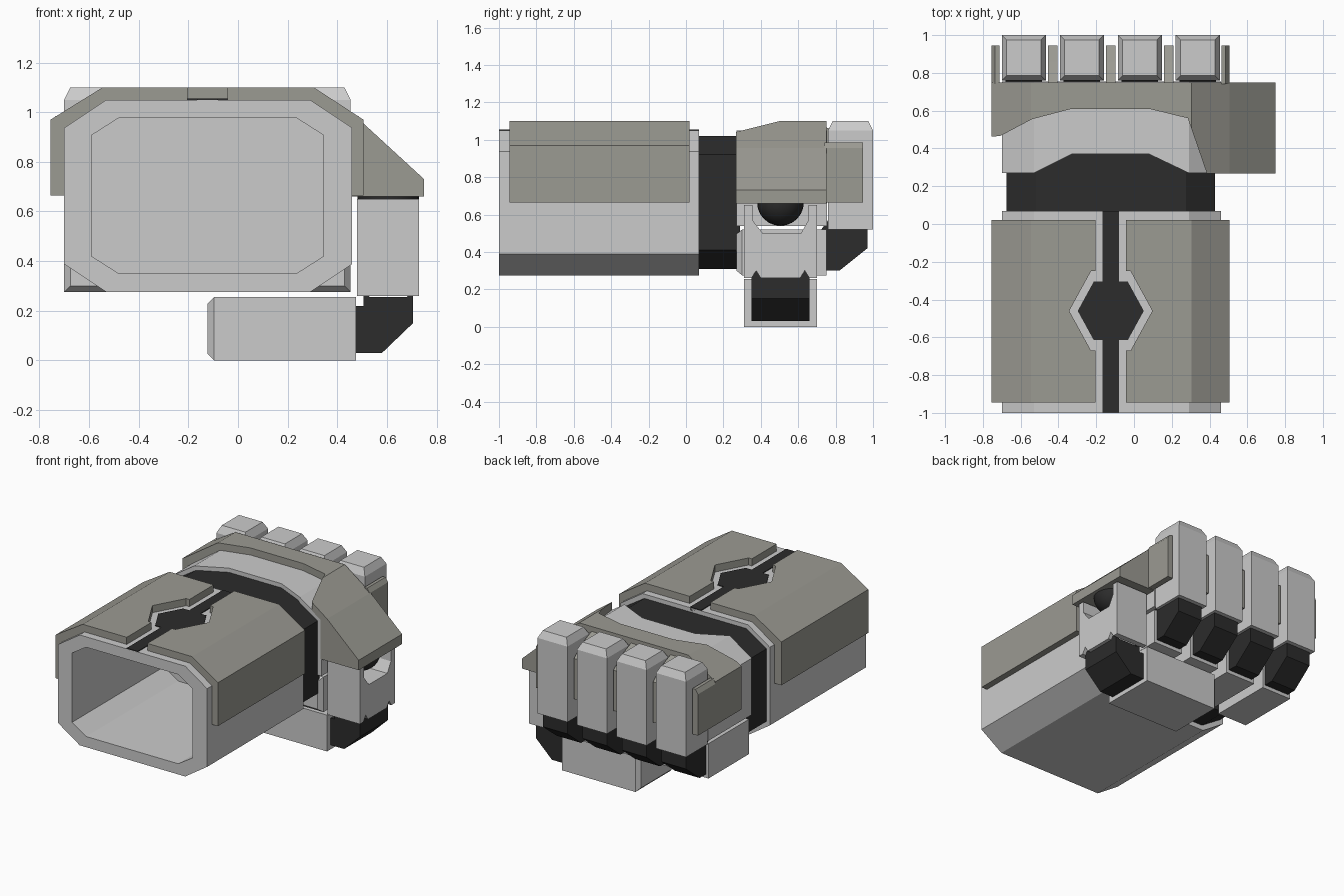
import bpy, bmesh

if "Cube" in bpy.data.objects:
    bpy.data.objects.remove(bpy.data.objects["Cube"])


def material(name, col):
    m = bpy.data.materials.new(name)
    m.diffuse_color = (*col, 1)
    m.use_nodes = True
    m.node_tree.nodes["Principled BSDF"].inputs["Base Color"].default_value = m.diffuse_color
    return m


ARMOUR = material("armour", (0.33, 0.325, 0.29))
DARK = material("dark_joint", (0.025, 0.025, 0.025))
PLACE = {'X': lambda u, v, w: (w, u, v),
         'Y': lambda u, v, w: (u, w, v),
         'Z': lambda u, v, w: (u, v, w)}


def loft(name, axis, sections, mat=None):
    """Skin a row of (profile, position) sections along an axis and cap both ends."""
    bm = bmesh.new()
    rings = [[bm.verts.new(PLACE[axis](u, v, w)) for u, v in pts] for pts, w in sections]
    for a, b in zip(rings, rings[1:]):
        for i in range(len(a)):
            j = (i + 1) % len(a)
            bm.faces.new((a[i], a[j], b[j], b[i]))
    bm.faces.new(rings[0])
    bm.faces.new(rings[-1])
    bmesh.ops.recalc_face_normals(bm, faces=bm.faces[:])
    me = bpy.data.meshes.new(name)
    bm.to_mesh(me)
    bm.free()
    ob = bpy.data.objects.new(name, me)
    bpy.context.collection.objects.link(ob)
    if mat:
        me.materials.append(mat)
    return ob


def prism(name, axis, pts, a, b, mat=None):
    return loft(name, axis, [(pts, a), (pts, b)], mat)


def block(name, axis, u0, u1, v0, v1, steps, mat=None):
    """Box whose cross-section is inset at each (position, inset) step."""
    return loft(name, axis, [([(u0 + d, v0 + d), (u1 - d, v0 + d), (u1 - d, v1 - d), (u0 + d, v1 - d)], w)
                             for w, d in steps], mat)


def octagon(x0, x1, z0, z1, cx, cz):
    return [(x0 + cx, z0), (x1 - cx, z0), (x1, z0 + cz), (x1, z1 - cz),
            (x1 - cx, z1), (x0 + cx, z1), (x0, z1 - cz), (x0, z0 + cz)]


def cut(ob, pts, z0, z1):
    """Subtract a vertical prism from an object."""
    cutter = prism("cutter", 'Z', pts, z0, z1)
    cutter.hide_render = True
    mod = ob.modifiers.new("cut", 'BOOLEAN')
    mod.operation, mod.solver, mod.object = 'DIFFERENCE', 'EXACT', cutter
    bpy.context.view_layer.objects.active = ob
    bpy.ops.object.modifier_apply(modifier=mod.name)
    bpy.data.objects.remove(cutter)


# Hollow forearm shell
outer = octagon(-0.70, 0.46, 0.275, 1.05, 0.17, 0.113)
inner = octagon(-0.59, 0.345, 0.35, 0.977, 0.11, 0.07)
loft("forearm", 'Y', [(outer, 0.07), (outer, -1), (inner, -1), (inner, 0.02)])

# Forearm armour, split by a slot with a hexagonal opening
arch = [(-0.755, 0.665), (-0.755, 0.97), (-0.545, 1.10), (0.305, 1.10), (0.505, 0.97), (0.505, 0.665),
        (0.455, 0.665), (0.455, 0.935), (0.29, 1.045), (-0.53, 1.045), (-0.695, 0.935), (-0.695, 0.665)]
plates = prism("forearm_plates", 'Y', arch, -0.945, 0.02, ARMOUR)
C = -0.123
half = [(0.08, -1.1), (0.08, -0.67), (0.105, -0.67), (0.22, -0.46), (0.105, -0.25), (0.08, -0.25), (0.08, 0.2)]
cut(plates, [(C + x, y) for x, y in half] + [(C - x, y) for x, y in reversed(half)], 0.98, 1.3)

# Dark inlay along the slot
half = [(0.043, -0.999), (0.043, -0.615), (0.09, -0.615), (0.175, -0.46), (0.09, -0.305), (0.043, -0.305), (0.043, 0.07)]
prism("forearm_inlay", 'Z', [(C + x, y) for x, y in half] + [(C - x, y) for x, y in reversed(half)], 1.03, 1.055, DARK)

# Wrist
prism("wrist", 'Y', octagon(-0.675, 0.43, 0.31, 1.02, 0.155, 0.10), 0.05, 0.29, DARK)
block("wrist_tongue", 'Y', -0.52, 0.275, 0.9, 1.02, [(0.26, 0), (0.40, 0)], DARK)

# Palm with a recess at the back of its top
palm = prism("palm", 'Y', [(-0.70, 0.54), (0.46, 0.54), (0.46, 0.937), (0.29, 1.05), (-0.53, 1.05), (-0.70, 0.937)],
             0.27, 0.755)
cut(palm, [(-0.66, 0.2), (-0.53, 0.27), (-0.33, 0.37), (0.08, 0.37), (0.29, 0.27), (0.42, 0.2)], 0.97, 1.2)

# Hand armour, including the guard over the thumb
guard = arch[:4] + [(0.505, 0.955), (0.75, 0.73), (0.75, 0.66), (0.455, 0.66)] + arch[7:]
hand = prism("hand_plate", 'Y', guard, 0.268, 0.75, ARMOUR)
cut(hand, [(-0.9, 0.2), (-0.9, 0.46), (-0.71, 0.465), (-0.54, 0.555), (-0.33, 0.61), (0.08, 0.61),
           (0.285, 0.56), (0.385, 0.27), (0.405, 0.2)], 0.5, 1.3)
for name, x0, x1, s in (("outer_wing", -0.755, -0.712, 1), ("inner_wing", 0.505, 0.463, -1)):
    prism(name, 'Y', [(x0, 0.665), (x1, 0.665), (x1, 0.985), (x0 + s * 0.02, 0.985), (x0, 0.955)], 0.74, 0.945, ARMOUR)
for i in range(3):
    x = -0.43 + 0.307 * i
    prism(f"finger_divider_{i + 1}", 'X', [(0.74, 0.665), (0.945, 0.665), (0.945, 0.95), (0.86, 1.02), (0.74, 1.07)],
          x - 0.025, x + 0.025, ARMOUR)

# Four curled fingers
knuckle = [(0.705, 0.495), (0.75, 0.465), (0.75, 0.33), (0.705, 0.30), (0.82, 0.30), (0.97, 0.42),
           (0.97, 0.57), (0.945, 0.525), (0.79, 0.525), (0.76, 0.57)]
for i in range(4):
    x0 = -0.70 + 0.307 * i
    x1 = x0 + 0.233
    block(f"finger_{i + 1}", 'Z', x0, x1, 0.76, 1.0, [(0.52, 0), (1.05, 0), (1.10, 0.025)])
    prism(f"finger_joint_{i + 1}", 'X', knuckle, x0 + 0.02, x1 - 0.02, DARK)
    block(f"fingertip_{i + 1}", 'Y', x0, x1, 0.275, 0.52, [(0.27, 0.025), (0.30, 0), (0.75, 0)])

# Thumb: ball joint, forked base, knuckle and tip
bpy.ops.mesh.primitive_uv_sphere_add(segments=24, ring_count=12, radius=0.125, location=(0.605, 0.505, 0.665))
ball = bpy.context.object
ball.name = "thumb_ball"
ball.data.materials.append(DARK)
bpy.ops.object.shade_smooth()
fork = [(0.31, 0.26), (0.35, 0.26), (0.375, 0.30), (0.40, 0.26), (0.61, 0.26), (0.635, 0.30), (0.66, 0.26), (0.70, 0.26),
        (0.70, 0.65), (0.655, 0.65), (0.655, 0.57), (0.615, 0.50), (0.41, 0.50), (0.355, 0.57), (0.355, 0.65), (0.31, 0.65)]
prism("thumb_base", 'X', fork, 0.48, 0.73)
prism("thumb_joint", 'Y', [(0.45, 0.03), (0.58, 0.03), (0.705, 0.15), (0.705, 0.30), (0.68, 0.255), (0.53, 0.255),
                           (0.505, 0.30), (0.505, 0.22), (0.45, 0.22)], 0.35, 0.66, DARK)
block("thumb_tip", 'X', 0.31, 0.70, 0.0, 0.255, [(-0.122, 0.025), (-0.097, 0), (0.475, 0)])
